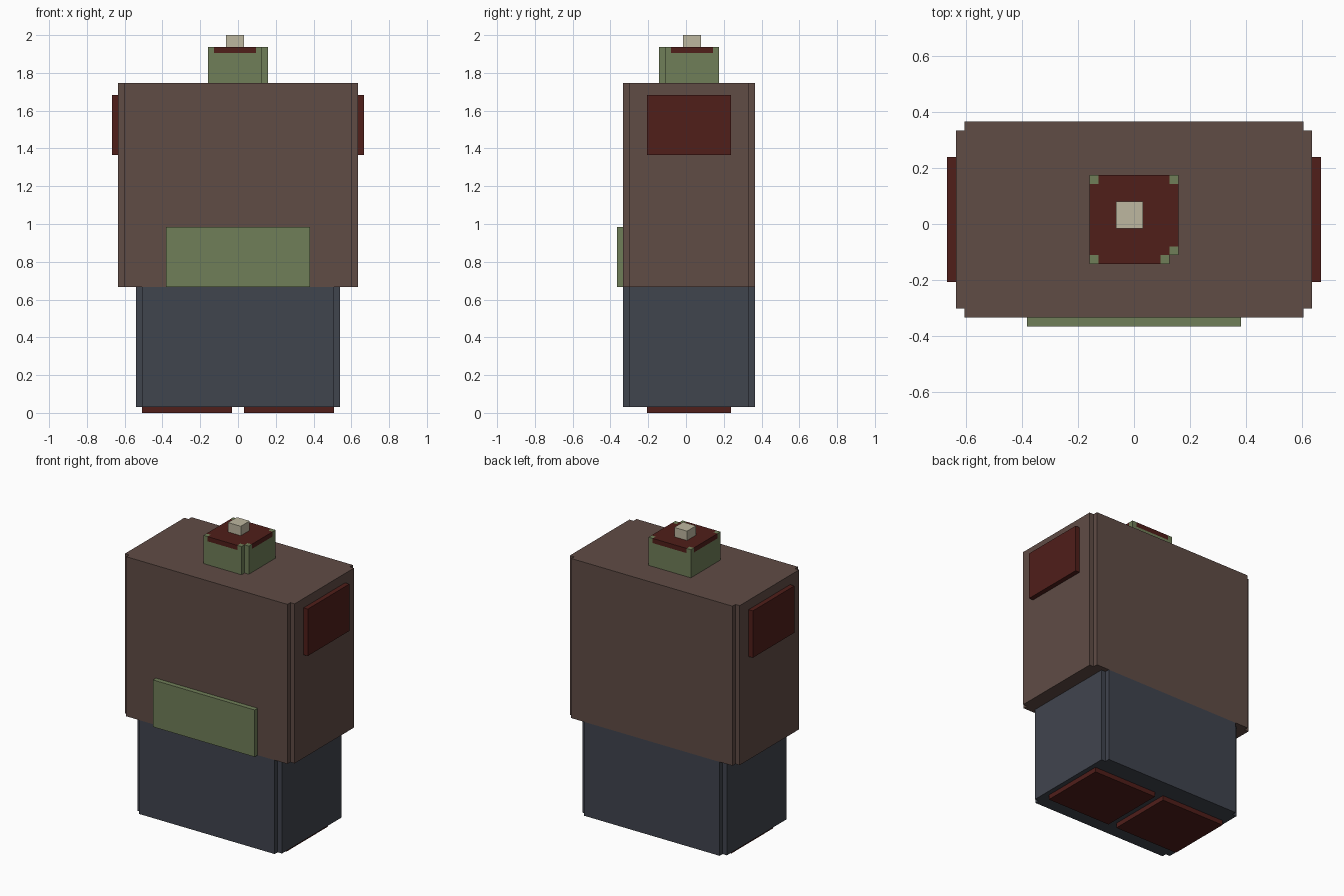
import bpy, bmesh

if "Cube" in bpy.data.objects:
    bpy.data.objects.remove(bpy.data.objects["Cube"])

U = 2 / 63  # one grid cell; all sizes below are in cells


def material(name, rgb):
    m = bpy.data.materials.new(name)
    m.diffuse_color = (*rgb, 1)
    m.use_nodes = True
    m.node_tree.nodes["Principled BSDF"].inputs["Base Color"].default_value = m.diffuse_color
    return m


BROWN = material("brown", (0.117, 0.072, 0.060))
GREEN = material("green", (0.162, 0.209, 0.098))
NAVY = material("navy", (0.051, 0.058, 0.076))
MAROON = material("maroon", (0.080, 0.013, 0.010))
CREAM = material("cream", (0.515, 0.474, 0.352))


def prism(name, outline, z0, z1, mat):
    """Extrude a counter-clockwise xy outline from z0 to z1."""
    bm = bmesh.new()
    base = bm.faces.new([bm.verts.new((x * U, y * U, z0 * U)) for x, y in outline])
    top = bmesh.ops.extrude_face_region(bm, geom=[base], use_keep_orig=True)["geom"]
    bmesh.ops.translate(bm, vec=(0, 0, (z1 - z0) * U),
                        verts=[g for g in top if isinstance(g, bmesh.types.BMVert)])
    bmesh.ops.recalc_face_normals(bm, faces=bm.faces)
    me = bpy.data.meshes.new(name)
    bm.to_mesh(me)
    bm.free()
    me.materials.append(mat)
    ob = bpy.data.objects.new(name, me)
    bpy.context.collection.objects.link(ob)
    return ob


def box(name, x0, x1, y0, y1, z0, z1, mat):
    return prism(name, [(x0, y0), (x1, y0), (x1, y1), (x0, y1)], z0, z1, mat)


def notched(name, x, y0, y1, z0, z1, mat):
    """Block with a one-cell notch along each vertical edge."""
    a, b, c = x - 1, y0 + 1, y1 - 1
    prism(name, [(-a, y0), (a, y0), (a, b), (x, b), (x, c), (a, c), (a, y1),
                 (-a, y1), (-a, c), (-x, c), (-x, b), (-a, b)], z0, z1, mat)


# Main body blocks
notched("legs", 17, -10.5, 11.5, 1, 21, NAVY)
notched("torso", 20, -10.5, 11.5, 21, 55, BROWN)
box("front_panel", -12, 12, -11.5, -10.5, 21, 31, GREEN)

# Mirrored pairs: foot pads and shoulder pads
for side, s in (("left", -1), ("right", 1)):
    box(side + "_foot_pad", *sorted((s, 16 * s)), -6.5, 7.5, 0, 1, MAROON)
    box(side + "_shoulder_pad", *sorted((20 * s, 21 * s)), -6.5, 7.5, 43, 53, MAROON)

# Neck block, missing one cell column at its front right corner
prism("neck", [(-5, -4.5), (4, -4.5), (4, -3.5), (5, -3.5), (5, 5.5), (-5, 5.5)],
      55, 60, GREEN)

# Plate set into the neck top, with green corner cells around it
prism("neck_plate", [(-4, -4.5), (3, -4.5), (3, -3.5), (4, -3.5), (4, -2.5),
                     (5, -2.5), (5, 4.5), (4, 4.5), (4, 5.5), (-4, 5.5),
                     (-4, 4.5), (-5, 4.5), (-5, -3.5), (-4, -3.5)], 60, 61, MAROON)
for i, (x, y) in enumerate([(-5, -4.5), (-5, 4.5), (4, 4.5), (3, -4.5), (4, -3.5)]):
    box(f"neck_corner_{i + 1}", x, x + 1, y, y + 1, 60, 61, GREEN)

# Bone stub on top
box("bone_stub", -2, 1, -0.5, 2.5, 61, 63, CREAM)
